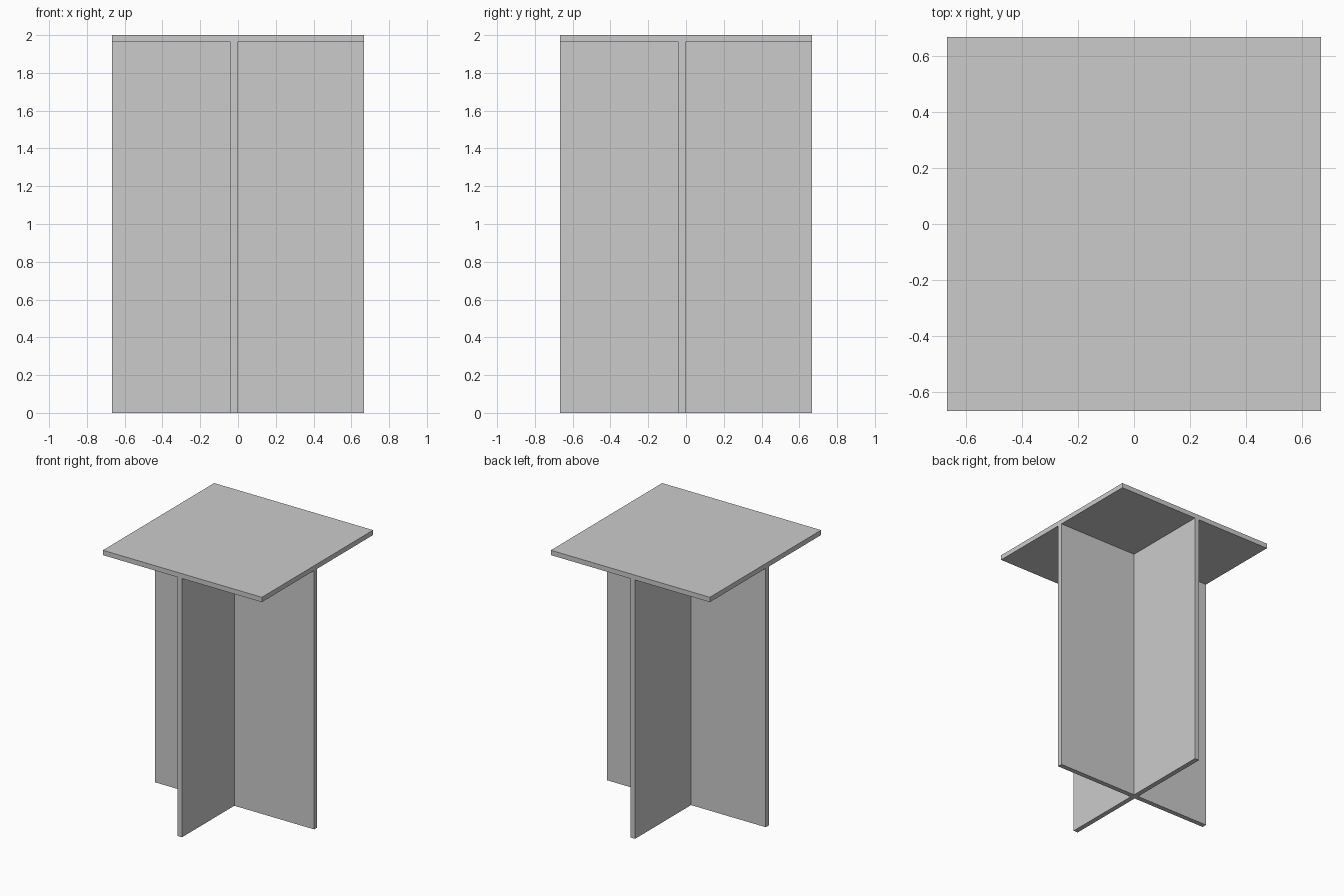
import bpy, bmesh

if "Cube" in bpy.data.objects:
    bpy.data.objects.remove(bpy.data.objects["Cube"])

HALF = 0.667          # half width of the square top
HEIGHT = 2.0
T = 0.037             # board thickness
A, B = -0.04, -0.003  # off-centre position of the crossing boards

grey = bpy.data.materials.new("light grey")
grey.diffuse_color = (0.6, 0.6, 0.6, 1.0)
grey.use_nodes = True
grey.node_tree.nodes["Principled BSDF"].inputs["Base Color"].default_value = grey.diffuse_color


def prism(name, outline, z0, z1, cap_top=True):
    """Extrude a counter-clockwise outline from z0 to z1."""
    bm = bmesh.new()
    low = [bm.verts.new((x, y, z0)) for x, y in outline]
    high = [bm.verts.new((x, y, z1)) for x, y in outline]
    n = len(outline)
    for i in range(n):
        j = (i + 1) % n
        bm.faces.new((low[i], low[j], high[j], high[i]))
    bm.faces.new(low[::-1])
    if cap_top:
        bm.faces.new(high)
    mesh = bpy.data.meshes.new(name)
    bm.to_mesh(mesh)
    bm.free()
    mesh.materials.append(grey)
    obj = bpy.data.objects.new(name, mesh)
    bpy.context.collection.objects.link(obj)
    return obj


# Square table top
prism("table_top", [(-HALF, -HALF), (HALF, -HALF), (HALF, HALF), (-HALF, HALF)],
      HEIGHT - T, HEIGHT)

# Cross-shaped base, two boards meeting slightly off centre, flush with the top
prism("cross_base", [
    (A, -HALF), (B, -HALF), (B, A), (HALF, A), (HALF, B), (B, B),
    (B, HALF), (A, HALF), (A, B), (-HALF, B), (-HALF, A), (A, A)],
    0.0, HEIGHT - T, cap_top=False)
